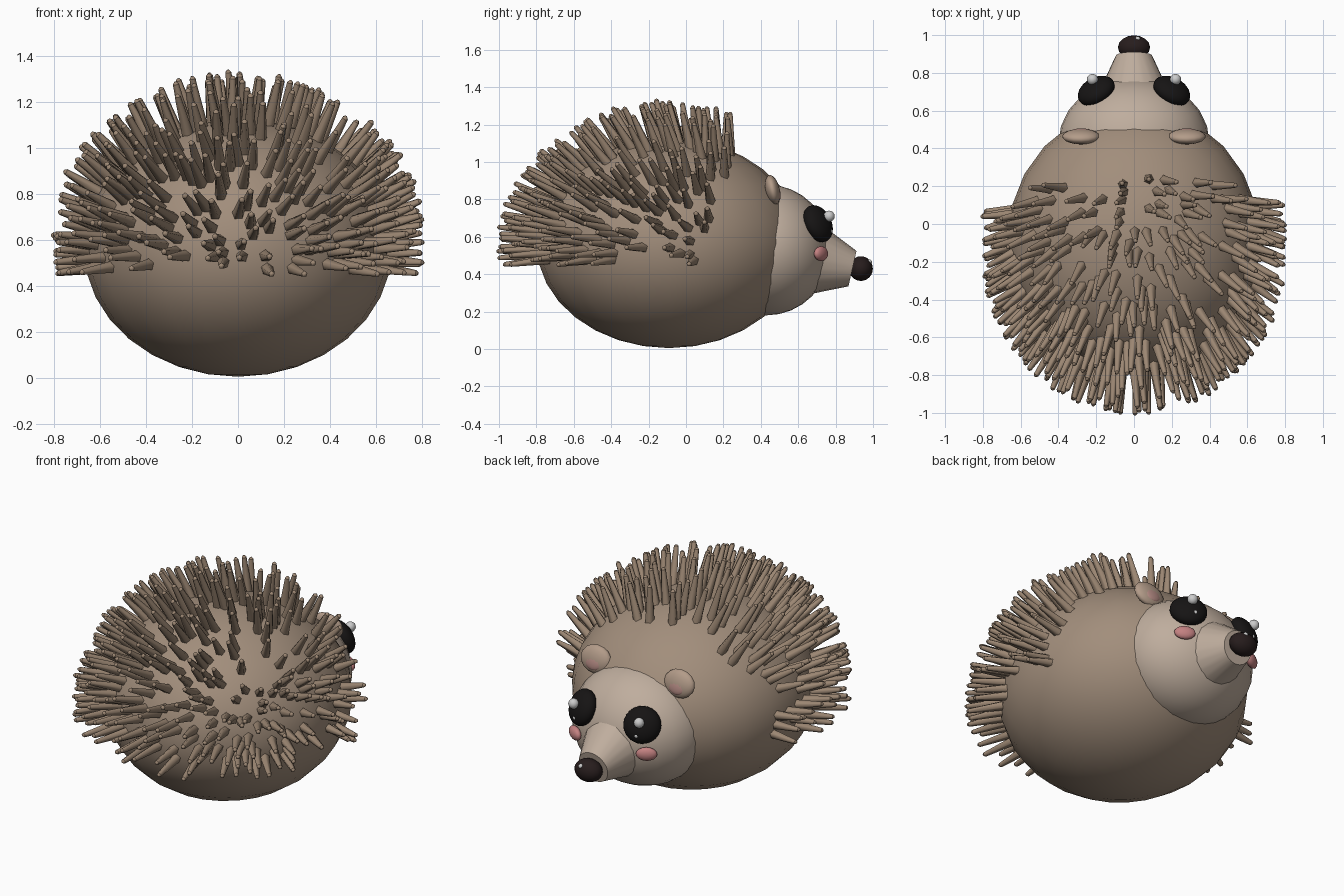
import bpy, bmesh, math, random
from mathutils import Vector, Matrix

if "Cube" in bpy.data.objects:
    bpy.data.objects.remove(bpy.data.objects["Cube"])

random.seed(11)


def material(name, rgb):
    m = bpy.data.materials.new(name)
    m.diffuse_color = (*rgb, 1)
    m.use_nodes = True
    m.node_tree.nodes["Principled BSDF"].inputs["Base Color"].default_value = m.diffuse_color
    return m


FUR = material("fur", (0.36, 0.27, 0.20))
FACE = material("face", (0.52, 0.42, 0.34))
QUILL = material("quill", (0.33, 0.24, 0.17))
BLACK = material("black", (0.008, 0.007, 0.007))
NOSE = material("nose", (0.02, 0.012, 0.012))
WHITE = material("white", (0.9, 0.9, 0.9))
PINK = material("pink", (0.55, 0.22, 0.22))
EAR = material("ear", (0.45, 0.33, 0.25))
EAR_PINK = material("ear_pink", (0.50, 0.28, 0.25))


def facing(direction):
    """Rotation whose local z axis points along direction and local y stays upward."""
    return Vector(direction).to_track_quat('Z', 'Y').to_matrix().to_4x4()


def add_object(name, bm, mat, angle=60):
    mesh = bpy.data.meshes.new(name)
    bm.to_mesh(mesh)
    bm.free()
    mesh.materials.append(mat)
    ob = bpy.data.objects.new(name, mesh)
    bpy.context.collection.objects.link(ob)
    bpy.ops.object.select_all(action='DESELECT')
    ob.select_set(True)
    bpy.context.view_layer.objects.active = ob
    bpy.ops.object.shade_smooth_by_angle(angle=math.radians(angle))
    return ob


def ellipsoid(name, centre, radii, mat, direction=(0, 0, 1), seg=24, rings=16):
    bm = bmesh.new()
    rot = Matrix.Identity(4) if tuple(direction) == (0, 0, 1) else facing(direction)
    bmesh.ops.create_uvsphere(
        bm, u_segments=seg, v_segments=rings, radius=1,
        matrix=Matrix.Translation(centre) @ rot @ Matrix.Diagonal((*radii, 1)))
    return add_object(name, bm, mat)


def cone(bm, start, end, r1, r2, seg):
    start, end = Vector(start), Vector(end)
    axis = end - start
    bmesh.ops.create_cone(
        bm, cap_ends=True, segments=seg, radius1=r1, radius2=r2, depth=axis.length,
        matrix=Matrix.Translation((start + end) / 2) @ facing(axis))


# Body and head
BODY_C, BODY_R = Vector((0, -0.09, 0.565)), Vector((0.67, 0.71, 0.56))
ellipsoid("body", BODY_C, BODY_R, FUR, seg=24, rings=16)
ellipsoid("head", (0, 0.43, 0.53), (0.40, 0.345, 0.35), FACE)

# Snout and nose
bm = bmesh.new()
cone(bm, (0, 0.58, 0.50), (0, 0.89, 0.43), 0.24, 0.097, 20)
add_object("snout", bm, FACE, 40)
ellipsoid("nose", (0, 0.935, 0.43), (0.085, 0.064, 0.066), NOSE, seg=16, rings=12)
ellipsoid("nose_glint", (0.02, 0.98, 0.465), (0.014, 0.014, 0.014), WHITE, seg=10, rings=8)

# Paired face parts
for side, s in (("left", -1), ("right", 1)):
    ellipsoid(f"eye_{side}", (s * 0.2, 0.705, 0.67), (0.105, 0.105, 0.062), BLACK,
              (s * 0.45, 0.8, 0.4))
    ellipsoid(f"eye_glint_{side}", (s * 0.22, 0.765, 0.71), (0.03, 0.03, 0.03), WHITE,
              seg=12, rings=8)
    ellipsoid(f"eye_spark_{side}", (s * 0.205, 0.768, 0.63), (0.014, 0.014, 0.014), WHITE,
              seg=10, rings=8)
    ellipsoid(f"cheek_{side}", (s * 0.24, 0.722, 0.51), (0.06, 0.04, 0.026), PINK,
              (s * 0.5, 0.85, 0), seg=16, rings=10)
    ellipsoid(f"ear_{side}", (s * 0.28, 0.463, 0.85), (0.10, 0.082, 0.038), EAR,
              (0, 0.97, 0.22), seg=16, rings=12)
    ellipsoid(f"inner_ear_{side}", (s * 0.28, 0.487, 0.845), (0.06, 0.052, 0.016), EAR_PINK,
              (0, 0.97, 0.22), seg=14, rings=10)

# Quills over the back, leaning to the rear, shorter on the flanks
bm = bmesh.new()
roots = []
for _ in range(4000):
    d = Vector([random.gauss(0, 1) for _ in range(3)]).normalized()
    p = BODY_C + Vector([a * b for a, b in zip(d, BODY_R)])
    if p.z < 0.47 or p.y > 0.13 + 0.13 * max(0, d.z) - random.random() ** 3 * 0.15:
        continue
    if any((p - q).length < 0.036 for q in roots):
        continue
    roots.append(p)
    n = Vector([a / b for a, b in zip(d, BODY_R)]).normalized()
    lean = Vector((random.uniform(-.1, .1), -0.33 + random.uniform(-.1, .1), 0.05))
    axis = (n + lean).normalized()
    length = 0.135 + 0.065 * max(d.z, -d.y, 0) + random.uniform(-0.012, 0.012)
    cone(bm, p - axis * 0.03, p + axis * length, 0.029, 0.014, 5)
    cone(bm, p + axis * length, p + axis * (length + 0.01), 0.014, 0.006, 5)
    if len(roots) == 320:
        break
add_object("quills", bm, QUILL, 75)
